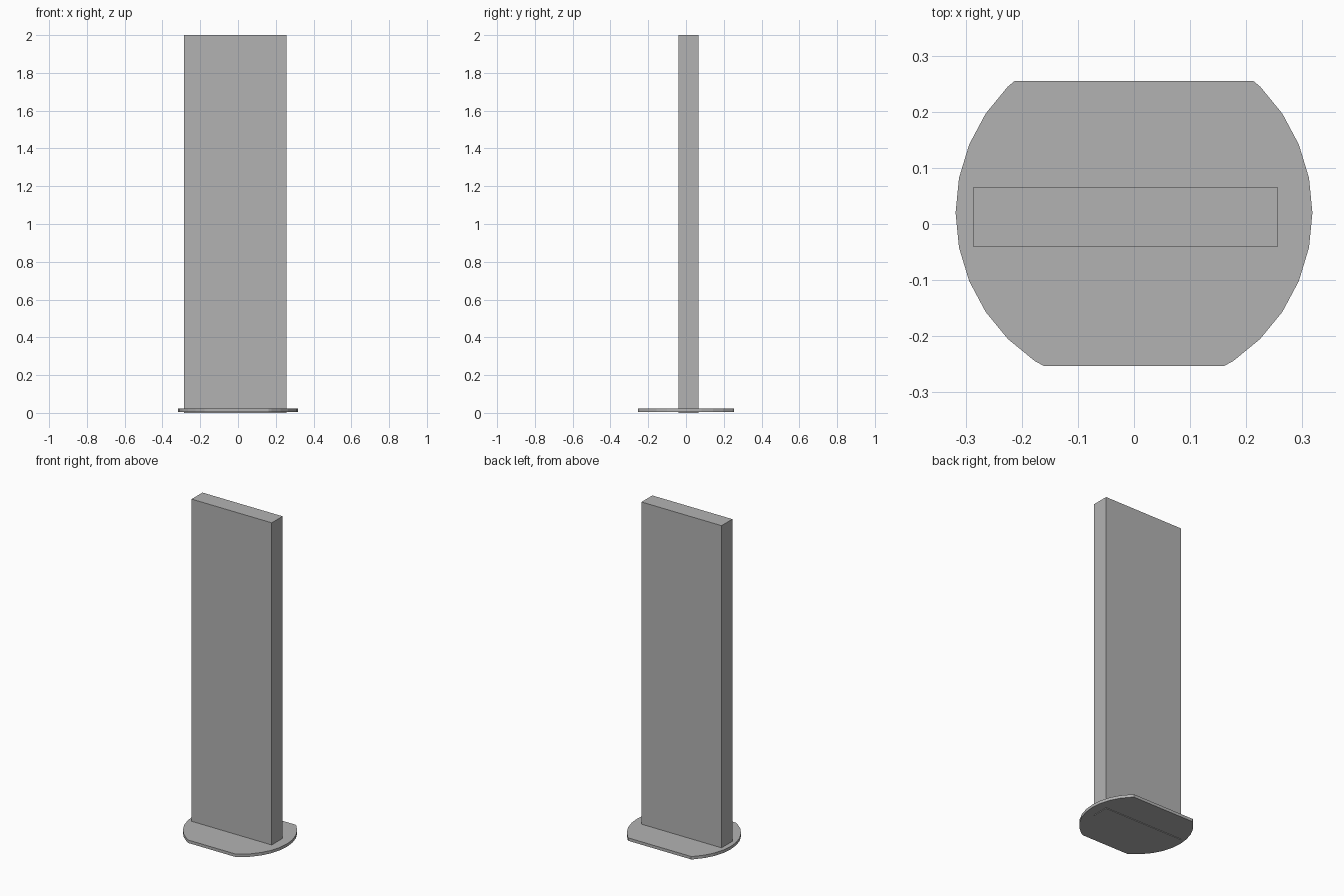
import bpy
import bmesh
from mathutils import Matrix, Vector

cube = bpy.data.objects.get("Cube")
if cube:
    bpy.data.objects.remove(cube, do_unlink=True)

# Single grey material
grey = bpy.data.materials.new("plain grey")
grey.use_nodes = True
colour = (0.45, 0.45, 0.45, 1)
grey.diffuse_color = colour
grey.node_tree.nodes["Principled BSDF"].inputs["Base Color"].default_value = colour


def finish(name, bm):
    bmesh.ops.recalc_face_normals(bm, faces=bm.faces[:])
    mesh = bpy.data.meshes.new(name)
    bm.to_mesh(mesh)
    bm.free()
    mesh.materials.append(grey)
    obj = bpy.data.objects.new(name, mesh)
    bpy.context.collection.objects.link(obj)
    return obj


# Upright panel, standing slightly proud of the plate's underside
low, high = Vector((-0.287, -0.04, 0)), Vector((0.257, 0.065, 2))
bm = bmesh.new()
bmesh.ops.create_cube(bm, size=1)
bmesh.ops.scale(bm, vec=high - low, verts=bm.verts)
bmesh.ops.translate(bm, vec=(low + high) / 2, verts=bm.verts)
finish("upright_panel", bm)

# Round foot plate with the front and back trimmed straight
bottom, top = 0.004, 0.022
bm = bmesh.new()
bmesh.ops.create_circle(bm, cap_ends=True, segments=32, radius=0.318,
                        matrix=Matrix.Translation((0, 0.02, bottom)))
for y, side in ((-0.253, -1), (0.255, 1)):
    bmesh.ops.bisect_plane(bm, geom=bm.verts[:] + bm.edges[:] + bm.faces[:],
                           plane_co=(0, y, 0), plane_no=(0, side, 0),
                           clear_outer=True)
raised = bmesh.ops.extrude_face_region(bm, geom=bm.faces[:], use_keep_orig=True)
bmesh.ops.translate(bm, vec=(0, 0, top - bottom),
                    verts=[v for v in raised["geom"]
                           if isinstance(v, bmesh.types.BMVert)])
finish("foot_plate", bm)
